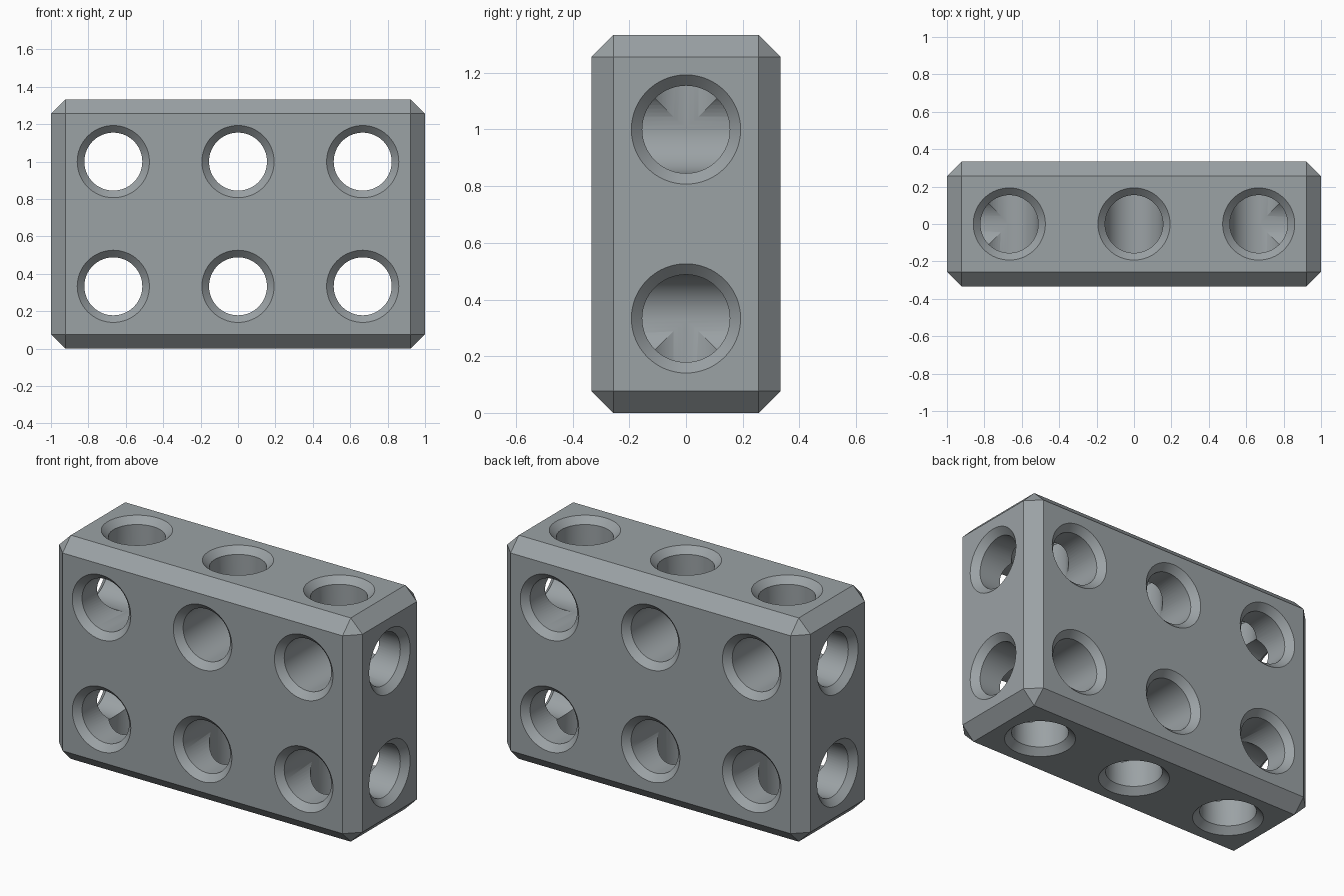
import bpy, bmesh, math
from mathutils import Matrix, Vector

if "Cube" in bpy.data.objects:
    bpy.data.objects.remove(bpy.data.objects["Cube"])

U = 2 / 3                    # cell size: the block is 3 x 1 x 2 cells
SIZE = Vector((3 * U, U, 2 * U))
CHAMFER, R, RIM = 0.077, 0.155, 0.193
SINK = RIM - R               # 45 degree countersink
SEGS = 64


def lathe(bm, profile, origin, direction):
    """Closed solid turned from (distance, radius) points along an axis."""
    rot = direction.to_track_quat('Z', 'Y').to_matrix().to_4x4()
    mat = Matrix.Translation(origin) @ rot
    rings = [[bm.verts.new(mat @ Vector((r * math.cos(2 * math.pi * i / SEGS),
                                         r * math.sin(2 * math.pi * i / SEGS), d)))
              for i in range(SEGS)] for d, r in profile]
    for a, b in zip(rings, rings[1:]):
        for i in range(SEGS):
            j = (i + 1) % SEGS
            bm.faces.new((a[i], a[j], b[j], b[i]))
    bm.faces.new(rings[0][::-1])
    bm.faces.new(rings[-1])


def make_object(name, bm):
    bmesh.ops.recalc_face_normals(bm, faces=bm.faces)
    mesh = bpy.data.meshes.new(name)
    bm.to_mesh(mesh)
    bm.free()
    mesh.materials.append(grey)
    obj = bpy.data.objects.new(name, mesh)
    bpy.context.collection.objects.link(obj)
    return obj


# Dark slate plastic
grey = bpy.data.materials.new("slate_grey")
grey.diffuse_color = (0.328, 0.36, 0.375, 1)
grey.use_nodes = True
grey.node_tree.nodes["Principled BSDF"].inputs["Base Color"].default_value = grey.diffuse_color

# Chamfered block
bm = bmesh.new()
bmesh.ops.create_cube(bm, size=1)
bmesh.ops.scale(bm, vec=SIZE, verts=bm.verts)
bmesh.ops.translate(bm, vec=(0, 0, SIZE.z / 2), verts=bm.verts)
bmesh.ops.bevel(bm, geom=bm.edges[:], offset=CHAMFER, segments=1,
                affect='EDGES', profile=0.5)
block = make_object("connector_block", bm)

# Through holes, front to back
h = U / 2
through = [(-h - 0.02, RIM + 0.02), (-h + SINK, R), (h - SINK, R), (h + 0.02, RIM + 0.02)]
bm_y = bmesh.new()
for x in (-U, 0, U):
    for z in (h, 3 * h):
        lathe(bm_y, through, Vector((x, 0, z)), Vector((0, 1, 0)))

# Blind holes from the ends, top and bottom, opening into the through holes
blind = [(0.008, R - 0.0005), (h - SINK, R - 0.0005), (h + 0.02, RIM + 0.02)]
bm_x, bm_z = bmesh.new(), bmesh.new()
for side in (-1, 1):
    for z in (h, 3 * h):
        lathe(bm_x, blind, Vector((side * U, 0, z)), Vector((side, 0, 0)))
    for x in (-U, 0, U):
        lathe(bm_z, blind, Vector((x, 0, U + side * h)), Vector((0, 0, side)))

# Cut the holes one direction at a time
bpy.context.view_layer.objects.active = block
block.select_set(True)
for name, cut in (("through", bm_y), ("end", bm_x), ("vertical", bm_z)):
    cutter = make_object(name + "_hole_cutter", cut)
    cutter.hide_render = True
    mod = block.modifiers.new(name + "_holes", 'BOOLEAN')
    mod.operation, mod.solver, mod.object = 'DIFFERENCE', 'EXACT', cutter
    bpy.ops.object.modifier_apply(modifier=mod.name)
    bpy.data.objects.remove(cutter)

bpy.ops.object.shade_smooth_by_angle(angle=math.radians(20))
